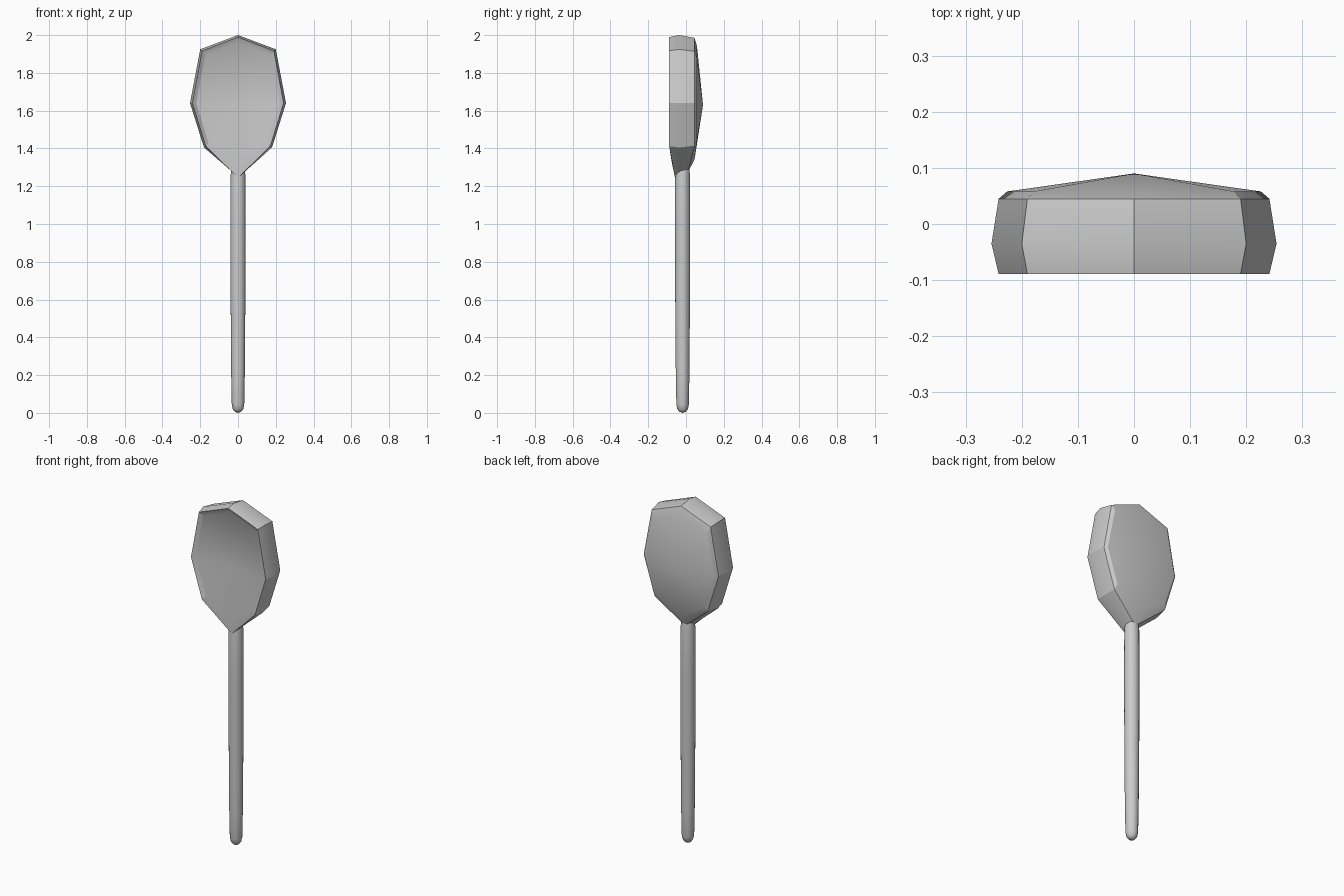
import bpy, bmesh, math

if "Cube" in bpy.data.objects:
    bpy.data.objects.remove(bpy.data.objects["Cube"])


def loft(name, start, rings, end, sharp_angle):
    """Skin closed rings between two pole points; edges over sharp_angle stay sharp."""
    bm = bmesh.new()
    a, b = bm.verts.new(start), bm.verts.new(end)
    loops = [[bm.verts.new(p) for p in ring] for ring in rings]
    n = len(loops[0])
    for i in range(n):
        j = (i + 1) % n
        bm.faces.new((a, loops[0][j], loops[0][i]))
        for p, q in zip(loops, loops[1:]):
            bm.faces.new((p[i], p[j], q[j], q[i]))
        bm.faces.new((loops[-1][i], loops[-1][j], b))
    bmesh.ops.recalc_face_normals(bm, faces=bm.faces)
    for f in bm.faces:
        f.smooth = True
    for e in bm.edges:
        e.smooth = e.calc_face_angle(0) < math.radians(sharp_angle)
    mesh = bpy.data.meshes.new(name)
    bm.to_mesh(mesh)
    bm.free()
    obj = bpy.data.objects.new(name, mesh)
    bpy.context.collection.objects.link(obj)
    return obj


# Spoon bowl: one eight-sided outline, scaled about its middle for each ring
half = [(0.2, 1.925), (0.254, 1.64), (0.18, 1.405)]
MID = 1.64


def bowl_ring(sx, sz, y, tip_y, tip_z):
    def at(x, z):
        return (x * sx, y, MID + (z - MID) * sz)
    right = [at(x, z) for x, z in half]
    left = [at(-x, z) for x, z in reversed(half)]
    return [at(0, 2.0)] + right + [(0, tip_y, tip_z)] + left


bowl_rings = [
    bowl_ring(0.89, 0.84, 0.058, 0.045, 1.34),       # back panel edge
    bowl_ring(0.95, 0.96, 0.045, 0.010, 1.275),      # back of side wall
    bowl_ring(1.0, 1.0, -0.035, -0.030, 1.25),       # widest line
    bowl_ring(0.95, 0.97, -0.089, -0.058, 1.245),    # front rim
    bowl_ring(0.87, 0.89, -0.074, -0.076, 1.33),     # edge of the hollow
]
loft("spoon_bowl", (0, 0.09, 1.63), bowl_rings, (0, -0.044, 1.63), 26)

# Handle: round rod, slightly tapered, rounded at the foot
SIDES, HY = 20, -0.018
profile = [(0.006, 0.017), (0.02, 0.028), (0.045, 0.033), (0.2, 0.036),
           (0.6, 0.039), (1.0, 0.04), (1.26, 0.039), (1.3, 0.034)]
handle_rings = [[(r * math.cos(t), HY + r * math.sin(t), z)
                 for t in (2 * math.pi * i / SIDES for i in range(SIDES))]
                for z, r in profile]
loft("handle", (0, HY, 0), handle_rings, (0, HY, 1.31), 60)
